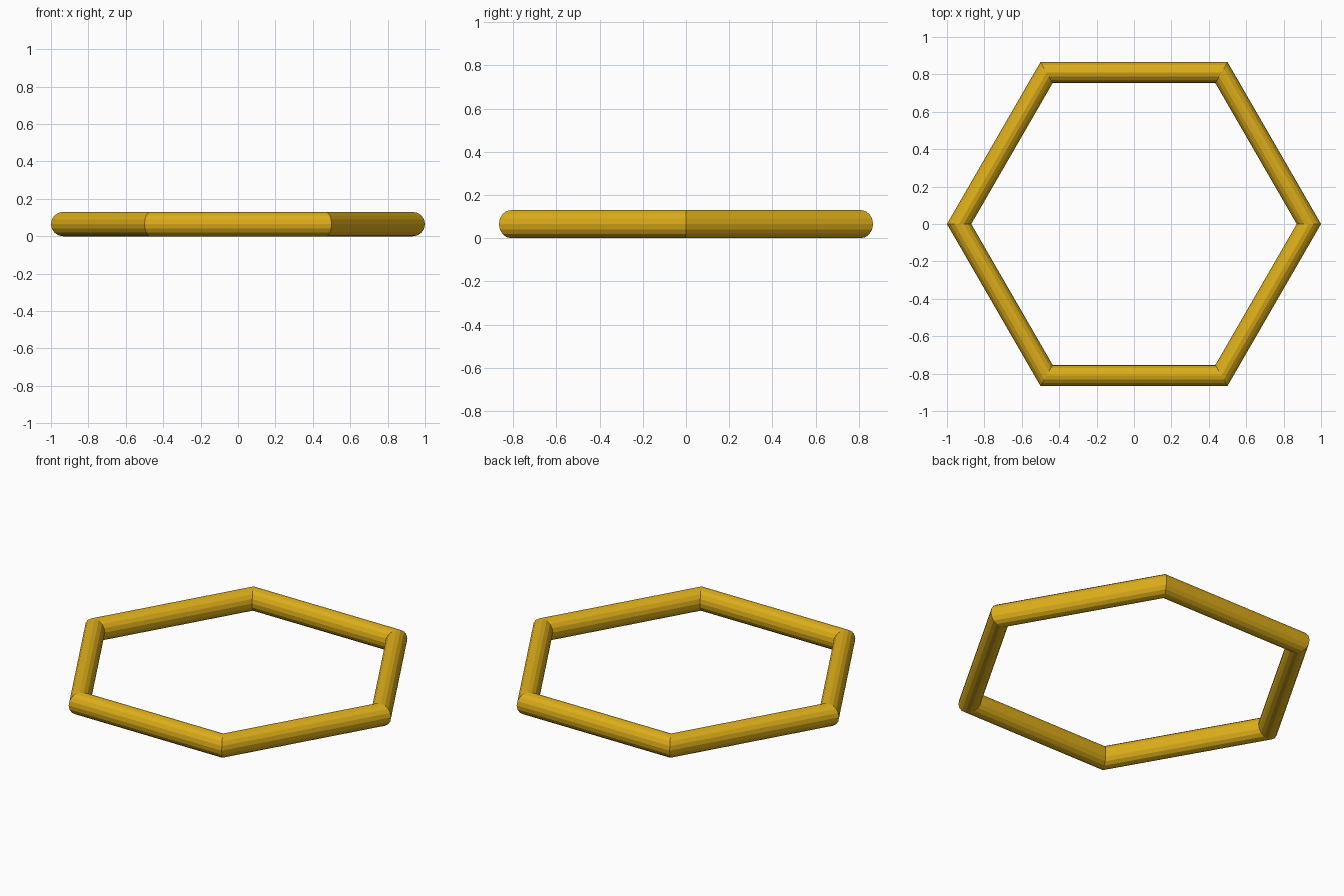
import bpy

if "Cube" in bpy.data.objects:
    bpy.data.objects.remove(bpy.data.objects["Cube"])

# Hexagonal ring: round tube swept around six mitred corners
bpy.ops.mesh.primitive_torus_add(
    major_segments=6, minor_segments=16,
    major_radius=0.935, minor_radius=0.065,
    location=(0, 0, 0.065))
ring = bpy.context.object
ring.name = "hexagonal_ring"

# Golden yellow finish
gold = bpy.data.materials.new("golden_yellow")
gold.diffuse_color = (0.72, 0.42, 0.01, 1)
gold.use_nodes = True
gold.node_tree.nodes["Principled BSDF"].inputs["Base Color"].default_value = gold.diffuse_color
ring.data.materials.append(gold)
